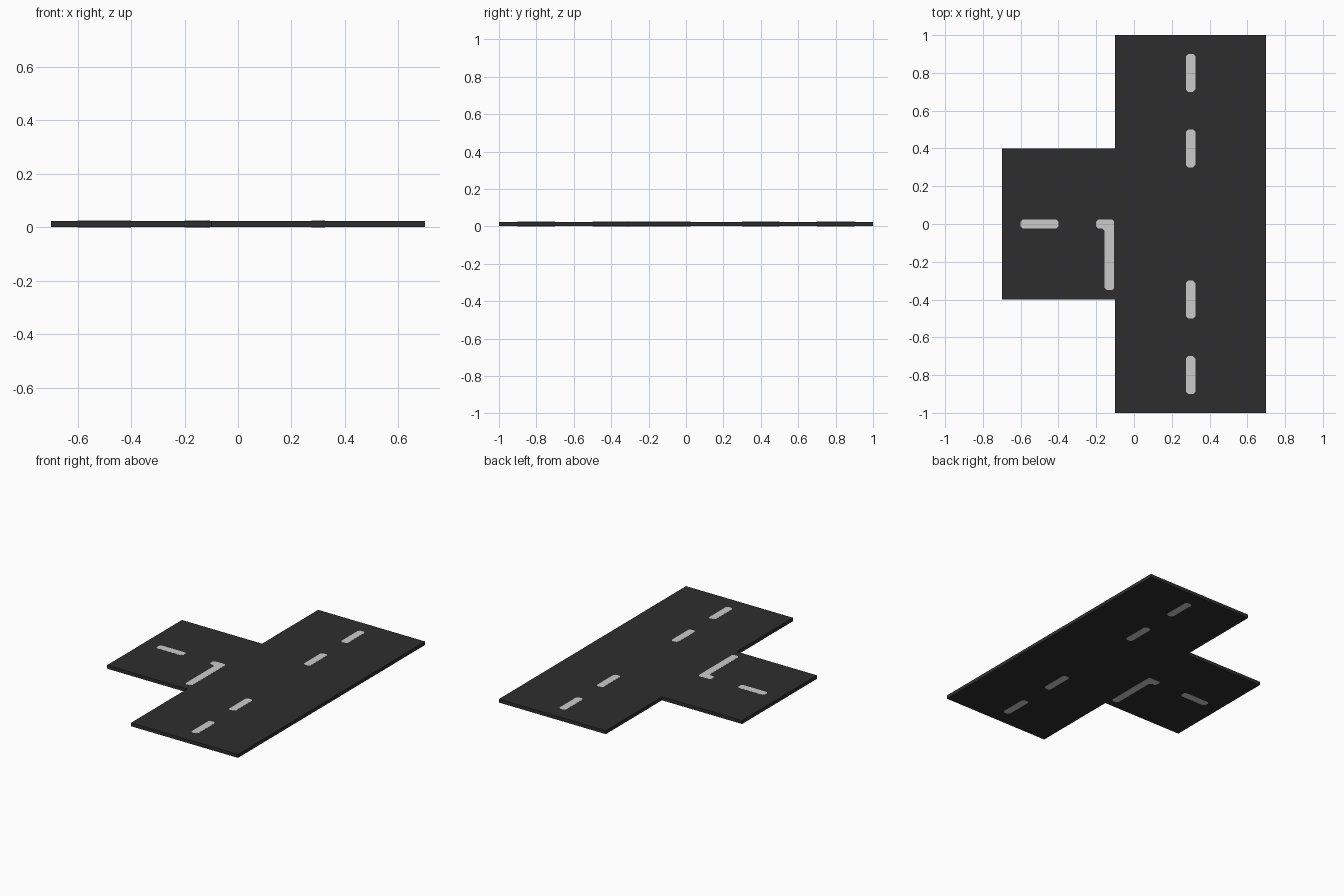
import bpy

if "Cube" in bpy.data.objects:
    bpy.data.objects.remove(bpy.data.objects["Cube"])

T = 0.025      # slab thickness
LIP = 0.0006   # paint stands this far proud of the asphalt
C = 0.012      # chamfer of the painted ends


def material(name, v):
    m = bpy.data.materials.new(name)
    m.diffuse_color = (v, v, v, 1)
    m.use_nodes = True
    m.node_tree.nodes["Principled BSDF"].inputs["Base Color"].default_value = m.diffuse_color
    return m


asphalt = material("dark asphalt", 0.027)
paint = material("pale grey paint", 0.6)


def prism(name, outline, z0, z1, mat):
    """Extrude a counter-clockwise outline from z0 to z1."""
    n = len(outline)
    verts = [(x, y, z) for z in (z0, z1) for x, y in outline]
    faces = [tuple(range(n))[::-1], tuple(range(n, 2 * n))]
    faces += [(i, (i + 1) % n, n + (i + 1) % n, n + i) for i in range(n)]
    me = bpy.data.meshes.new(name)
    me.from_pydata(verts, [], faces)
    me.materials.append(mat)
    ob = bpy.data.objects.new(name, me)
    bpy.context.collection.objects.link(ob)
    return ob


def dash(name, x0, x1, y0, y1):
    """Lane dash with chamfered corners, visible above and below."""
    pts = [(x0 + C, y0), (x1 - C, y0), (x1, y0 + C), (x1, y1 - C),
           (x1 - C, y1), (x0 + C, y1), (x0, y1 - C), (x0, y0 + C)]
    prism(name, pts, 0, T, paint)


# T-shaped road slab
prism("road_slab", [(-0.1, -1), (0.7, -1), (0.7, 1), (-0.1, 1), (-0.1, 0.4),
                    (-0.7, 0.4), (-0.7, -0.4), (-0.1, -0.4)],
      LIP, T - LIP, asphalt)

# Centre dashes of the main road
for i, y in enumerate((-0.8, -0.4, 0.4, 0.8)):
    dash(f"main_road_dash_{i + 1}", 0.275, 0.325, y - 0.1, y + 0.1)

# Centre dash of the side road
dash("side_road_dash", -0.6, -0.4, -0.025, 0.025)

# Stop line joined to the last short dash of the side road
prism("stop_line", [(-0.155 + C, -0.35), (-0.105 - C, -0.35), (-0.105, -0.35 + C),
                    (-0.105, 0.025 - C), (-0.105 - C, 0.025), (-0.2 + C, 0.025),
                    (-0.2, 0.025 - C), (-0.2, -0.025 + C), (-0.2 + C, -0.025),
                    (-0.155 - C, -0.025), (-0.155, -0.025 - C), (-0.155, -0.35 + C)],
      0, T, paint)
